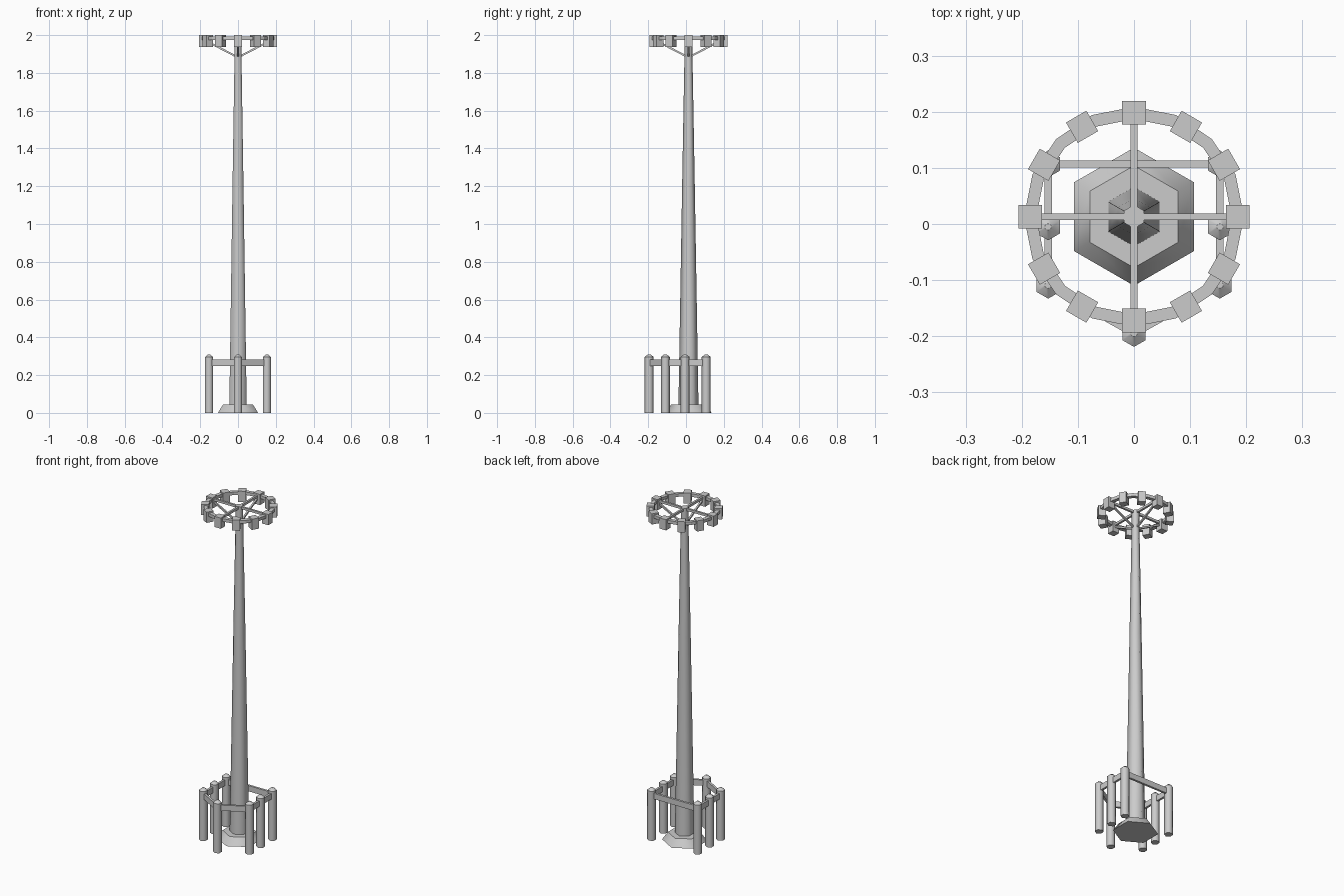
import bpy
import bmesh
from math import cos, sin, pi, radians
from mathutils import Vector, Matrix

cube = bpy.data.objects.get("Cube")
if cube:
    bpy.data.objects.remove(cube, do_unlink=True)

metal = bpy.data.materials.new("grey_metal")
metal.use_nodes = True
GREY = (0.6, 0.6, 0.6, 1)
metal.diffuse_color = GREY
metal.node_tree.nodes["Principled BSDF"].inputs["Base Color"].default_value = GREY

CENTRE = Vector((0, 0.013, 0))   # axis of the mast and lamp ring
RING_R = 0.185


def finish(bm, name):
    bmesh.ops.recalc_face_normals(bm, faces=bm.faces)
    mesh = bpy.data.meshes.new(name)
    bm.to_mesh(mesh)
    bm.free()
    mesh.materials.append(metal)
    obj = bpy.data.objects.new(name, mesh)
    bpy.context.collection.objects.link(obj)
    return obj


def hex_column(name, profile, at):
    """Six-sided column through (radius, height) pairs, smooth round its sides."""
    bm = bmesh.new()
    rings = [[bm.verts.new((at[0] + r * sin(i * pi / 3), at[1] + r * cos(i * pi / 3), z))
              for i in range(6)] for r, z in profile]
    for low, high in zip(rings, rings[1:]):
        for i in range(6):
            j = (i + 1) % 6
            bm.faces.new((low[i], low[j], high[j], high[i])).smooth = True
    bm.faces.new(rings[0])
    bm.faces.new(rings[-1])
    for edge in bm.edges:
        edge.smooth = abs(edge.verts[0].co.z - edge.verts[1].co.z) > 1e-5
    return finish(bm, name)


def beam(name, start, end, width, height):
    """Rectangular bar between two points."""
    start, end = Vector(start), Vector(end)
    along = (end - start).normalized()
    side = along.cross(Vector((0, 0, 1))).normalized()
    up = side.cross(along)
    turn = Matrix((along, side, up)).transposed().to_4x4()
    size = Matrix.Diagonal(((end - start).length, width, height, 1))
    bm = bmesh.new()
    bmesh.ops.create_cube(bm, size=1, matrix=Matrix.Translation((start + end) / 2) @ turn @ size)
    return finish(bm, name)


def polar(radius, angle, z):
    return CENTRE + Vector((radius * cos(angle), radius * sin(angle), z))


# Footing and tapered mast
hex_column("footing", [(0.123, 0), (0.091, 0.045)], CENTRE)
hex_column("mast", [(0.053, 0.04), (0.033, 1.23), (0.021, 1.9), (0.021, 1.992)], CENTRE)

# Lamp ring
bm = bmesh.new()
sections = []
for i in range(16):
    a = i * pi / 8
    sections.append([bm.verts.new(polar(RING_R + dr, a, 1.983 + dz))
                     for dr, dz in ((-0.011, -0.009), (0.011, -0.009), (0.011, 0.009), (-0.011, 0.009))])
for i in range(16):
    a, b = sections[i], sections[(i + 1) % 16]
    for k in range(4):
        m = (k + 1) % 4
        bm.faces.new((a[k], b[k], b[m], a[m]))
finish(bm, "lamp_ring")

# Spokes and slanted braces
for i in range(4):
    a = i * pi / 2
    beam(f"spoke_{i + 1}", polar(0, a, 1.983), polar(RING_R, a, 1.983), 0.012, 0.014)
    beam(f"brace_{i + 1}", polar(0.008, a, 1.886), polar(RING_R, a, 1.978), 0.01, 0.01)

# Box lamps
for i in range(12):
    a = radians(30 * i)
    beam(f"lamp_{i + 1}", polar(RING_R - 0.021, a, 1.968), polar(RING_R + 0.021, a, 1.968), 0.042, 0.064)

# Fence posts and rails
posts = [(0.153, 0.107), (0.153, -0.005), (0.153, -0.109), (0, -0.195),
         (-0.153, -0.109), (-0.153, -0.005), (-0.153, 0.107)]
for i, (x, y) in enumerate(posts):
    hex_column(f"fence_post_{i + 1}", [(0.024, 0), (0.024, 0.296), (0.006, 0.31)], (x, y))
    nx, ny = posts[(i + 1) % len(posts)]
    beam(f"fence_rail_{i + 1}", (x, y, 0.265), (nx, ny, 0.265), 0.013, 0.034)
